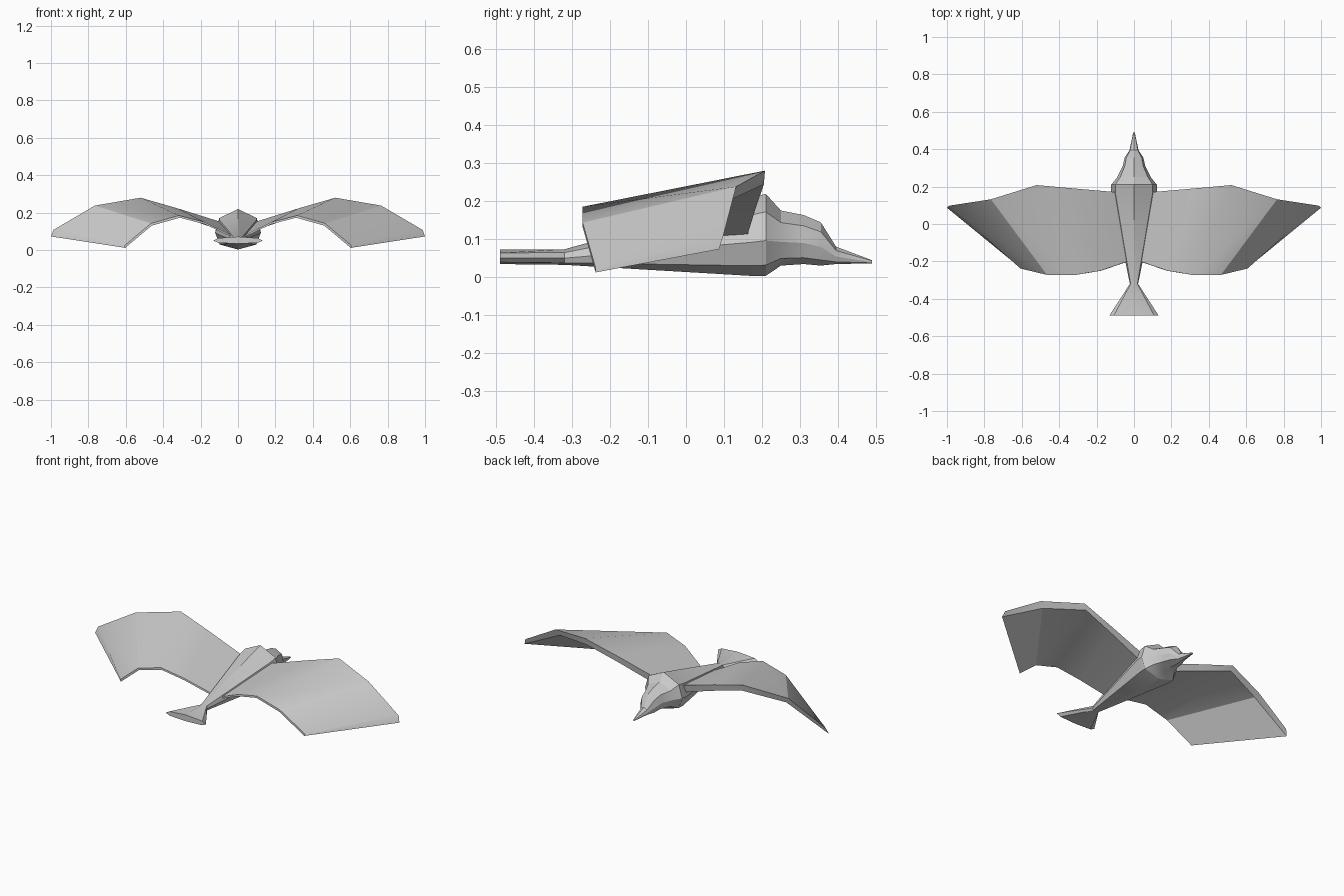
import bpy, bmesh, math

if "Cube" in bpy.data.objects:
    bpy.data.objects.remove(bpy.data.objects["Cube"])


def loft(name, rings):
    """Skin a list of equal-length closed rings and cap both ends."""
    bm = bmesh.new()
    rows = [[bm.verts.new(p) for p in r] for r in rings]
    n = len(rows[0])
    for a, b in zip(rows, rows[1:]):
        for i in range(n):
            j = (i + 1) % n
            bm.faces.new((a[i], a[j], b[j], b[i]))
    bm.faces.new(rows[0])
    bm.faces.new(rows[-1])
    bmesh.ops.recalc_face_normals(bm, faces=bm.faces[:])
    mesh = bpy.data.meshes.new(name)
    bm.to_mesh(mesh)
    bm.free()
    mesh.shade_smooth()
    mesh.set_sharp_from_angle(angle=math.radians(28))
    obj = bpy.data.objects.new(name, mesh)
    bpy.context.collection.objects.link(obj)
    return obj


def body_ring(y, w, bottom, top):
    """Eight-sided cross-section, widest a little below the middle."""
    h = top - bottom
    half = [(0.0, 1.0), (0.82, 0.78), (1.0, 0.43), (0.8, 0.13)]
    pts = half + [(0.0, 0.0)] + [(-u, v) for u, v in half[:0:-1]]
    return [(u * w, y, bottom + v * h) for u, v in pts]


# Head and beak, breast, tapering back and fanned tail: (y, half width, bottom, top)
body_stations = [
    (0.49, 0.004, 0.036, 0.044),
    (0.395, 0.024, 0.034, 0.08),
    (0.355, 0.05, 0.03, 0.144),
    (0.31, 0.06, 0.034, 0.163),
    (0.25, 0.09, 0.03, 0.175),
    (0.21, 0.122, 0.003, 0.219),
    (0.17, 0.122, 0.003, 0.208),
    (-0.32, 0.022, 0.032, 0.073),
    (-0.49, 0.132, 0.034, 0.072),
]
loft("body", [body_ring(*s) for s in body_stations])

# Wing: upper and lower leading edge, then upper trailing edge, root to tip
wing_stations = [
    ((0.09, 0.17, 0.15), (0.09, 0.16, 0.105), (0.035, -0.20, 0.08)),
    ((0.32, 0.19, 0.222), (0.325, 0.185, 0.186), (0.18, -0.25, 0.15)),
    ((0.52, 0.208, 0.28), (0.51, 0.205, 0.244), (0.315, -0.272, 0.185)),
    ((0.765, 0.132, 0.238), (0.745, 0.122, 0.205), (0.465, -0.272, 0.143)),
    ((0.987, 0.098, 0.108), (1.0, 0.087, 0.073), (0.607, -0.238, 0.024)),
]
wing_rings = [[up, low, (tr[0] - 0.004, tr[1], tr[2] - 0.012), tr]
              for up, low, tr in wing_stations]
wings = loft("wings", wing_rings)
wings.modifiers.new("mirror", "MIRROR").use_mirror_merge = False
